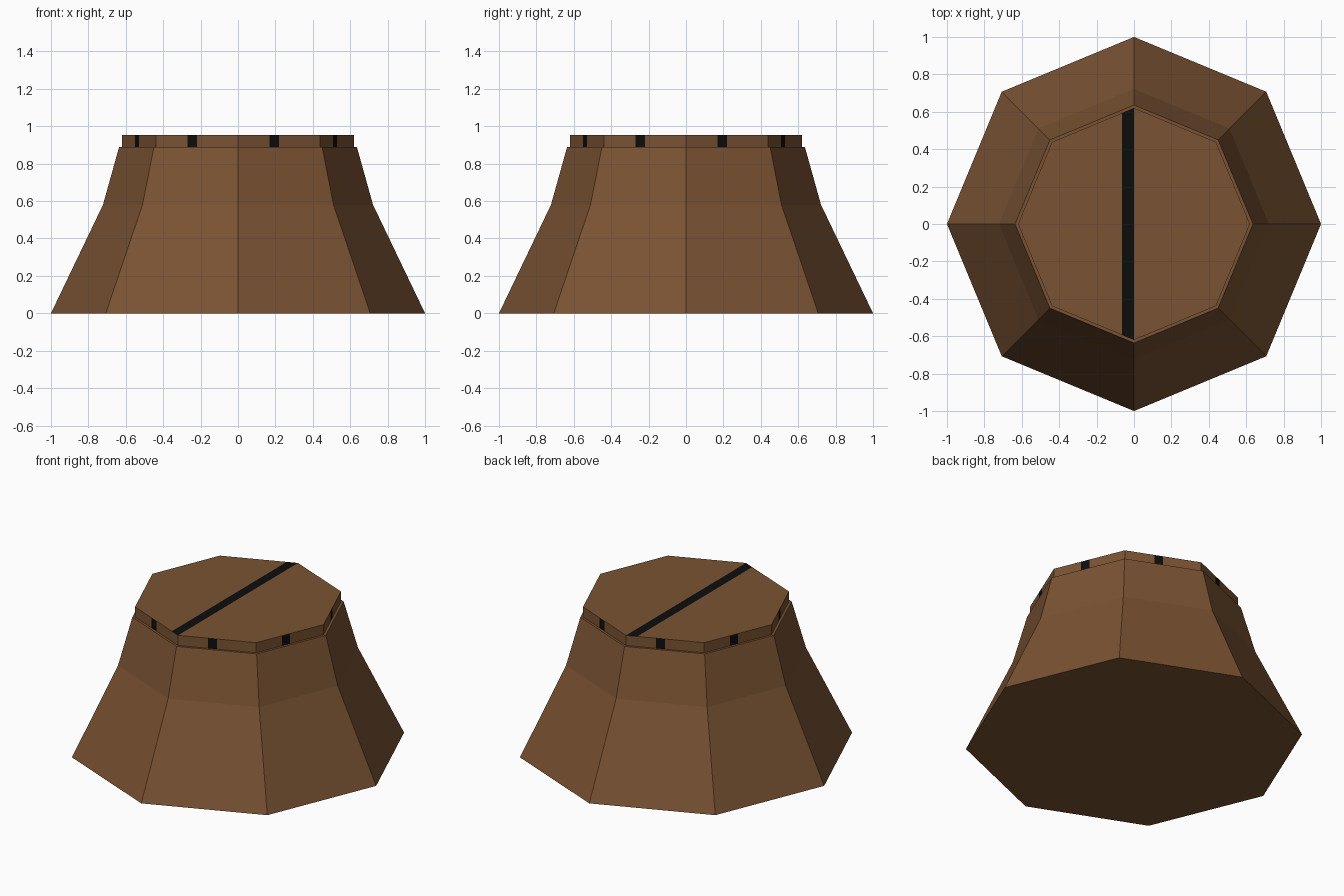
import bpy, bmesh
from math import cos, sin, pi
from mathutils import Vector

SIDES = 8

cube = bpy.data.objects.get("Cube")
if cube:
    bpy.data.objects.remove(cube, do_unlink=True)


def make_material(name, rgb, roughness=0.9):
    mat = bpy.data.materials.new(name)
    mat.use_nodes = True
    mat.diffuse_color = (*rgb, 1)
    bsdf = mat.node_tree.nodes["Principled BSDF"]
    bsdf.inputs["Base Color"].default_value = (*rgb, 1)
    bsdf.inputs["Roughness"].default_value = roughness
    return mat


brown = make_material("brown", (0.195, 0.086, 0.033))
black = make_material("black", (0.004, 0.004, 0.004))


def octagon(radius, z, splits=(0,)):
    """Octagon with corners on the axes; splits adds points along each side."""
    corners = [Vector((radius * cos(2 * pi * i / SIDES),
                       radius * sin(2 * pi * i / SIDES), z)) for i in range(SIDES)]
    return [a.lerp(b, t) for a, b in zip(corners, corners[1:] + corners[:1])
            for t in splits]


def loft(rings):
    """Closed solid through a stack of rings."""
    bm = bmesh.new()
    loops = [[bm.verts.new(p) for p in ring] for ring in rings]
    for low, high in zip(loops, loops[1:]):
        for i in range(len(low)):
            j = (i + 1) % len(low)
            bm.faces.new((low[i], low[j], high[j], high[i]))
    bm.faces.new(loops[0][::-1])
    bm.faces.new(loops[-1])
    bm.normal_update()
    return bm


def add_object(name, bm, materials):
    mesh = bpy.data.meshes.new(name)
    bm.to_mesh(mesh)
    bm.free()
    for mat in materials:
        mesh.materials.append(mat)
    obj = bpy.data.objects.new(name, mesh)
    bpy.context.collection.objects.link(obj)
    return obj


# Flared base, steeper toward the top
profile = [(1.0, 0), (0.722, 0.58), (0.636, 0.888)]
add_object("flared_base", loft([octagon(r, z) for r, z in profile]), [brown])

# Cap slab, with one narrow black mark on each side
marks = (0, 0.385, 0.5)
bm = loft([octagon(0.62, z, marks) for z in (0.888, 0.954)])
bm.faces.ensure_lookup_table()
for i in range(SIDES):
    bm.faces[i * len(marks) + 1].material_index = 1

# Black stripe cut across the top of the cap
for x in (-0.063, 0):
    top = [f for f in bm.faces if f.normal.z > 0.9]
    geom = top + list({e for f in top for e in f.edges}) + list({v for f in top for v in f.verts})
    bmesh.ops.bisect_plane(bm, geom=geom, dist=1e-5,
                           plane_co=(x, 0, 0), plane_no=(1, 0, 0))
for f in bm.faces:
    if f.normal.z > 0.9 and -0.063 < f.calc_center_bounds().x < 0:
        f.material_index = 1
add_object("cap", bm, [brown, black])
